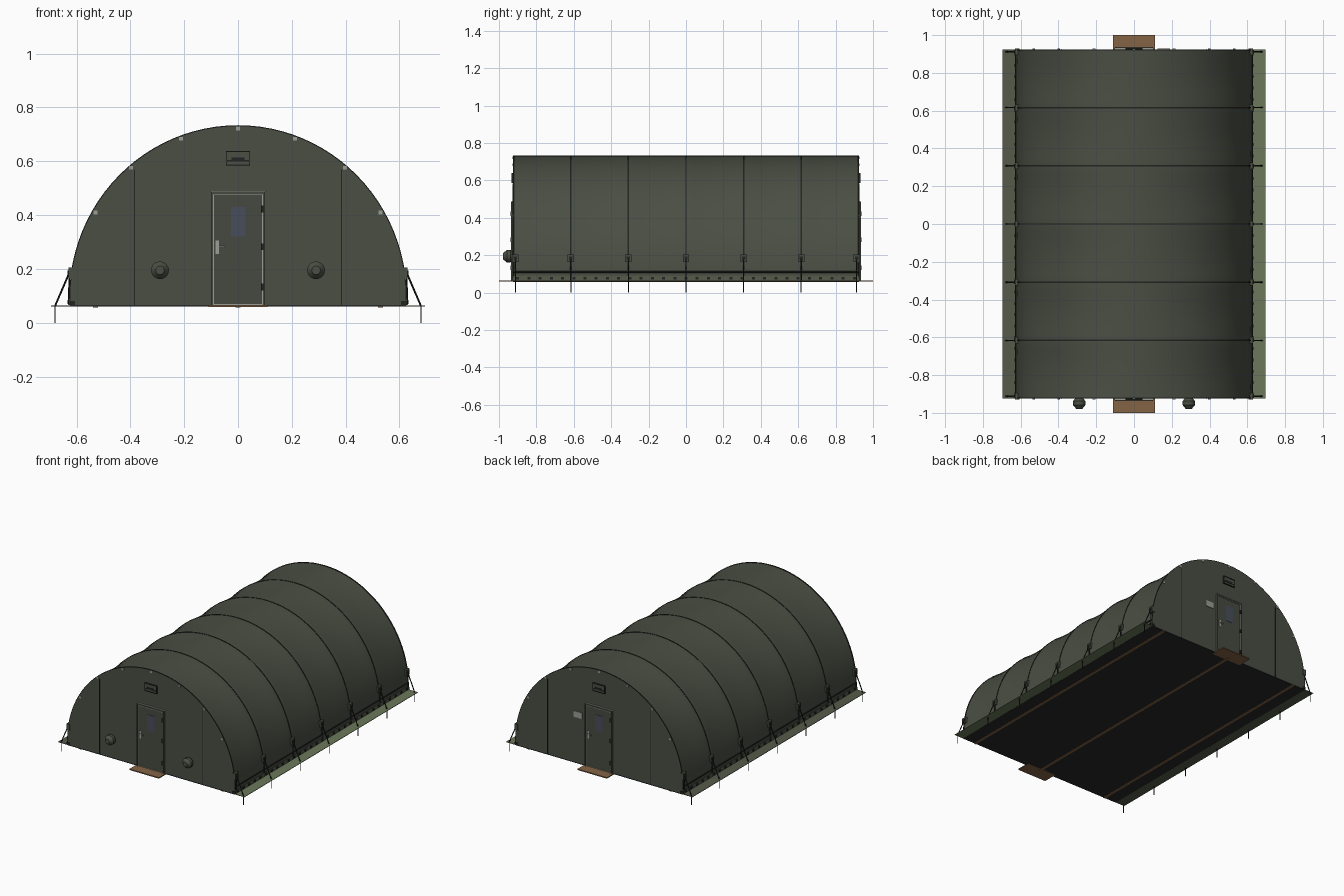
import bpy, bmesh, math
from mathutils import Vector, Matrix

if "Cube" in bpy.data.objects:
    bpy.data.objects.remove(bpy.data.objects["Cube"])


def material(name, rgb):
    m = bpy.data.materials.new(name)
    m.diffuse_color = (*rgb, 1)
    m.use_nodes = True
    m.node_tree.nodes["Principled BSDF"].inputs["Base Color"].default_value = m.diffuse_color
    return m


CANVAS = material("olive canvas", (0.068, 0.077, 0.056))
DOOR = material("door green", (0.062, 0.067, 0.052))
DARK = material("dark trim", (0.016, 0.018, 0.015))
SKIRT = material("light green skirt", (0.15, 0.19, 0.105))
SKIRT_DIM = material("dull green skirt", (0.09, 0.105, 0.07))
FLOOR = material("black floor", (0.02, 0.021, 0.023))
WOOD = material("brown wood", (0.23, 0.125, 0.06))
METAL = material("light grey metal", (0.33, 0.34, 0.3))
GLASS = material("blue grey window", (0.065, 0.075, 0.105))

HALF_W, SPRING, RISE, BASE, END = 0.625, 0.095, 0.637, 0.066, 0.924
RIBS = [END * i / 3 for i in range(-3, 4)]
STEPS = 48


def finish(name, bm, mat, smooth=False):
    bmesh.ops.recalc_face_normals(bm, faces=bm.faces[:])
    me = bpy.data.meshes.new(name)
    bm.to_mesh(me)
    bm.free()
    me.materials.append(mat)
    ob = bpy.data.objects.new(name, me)
    bpy.context.collection.objects.link(ob)
    if smooth:
        bpy.ops.object.select_all(action='DESELECT')
        ob.select_set(True)
        bpy.context.view_layer.objects.active = ob
        bpy.ops.object.shade_smooth_by_angle(angle=math.radians(35))
    return ob


def boxes(name, mat, items, turn=1):
    """Boxes as (x0, x1, y0, y1, z0, z1); turn=-1 spins them to the back end."""
    bm = bmesh.new()
    for x0, x1, y0, y1, z0, z1 in items:
        c = Vector((turn * (x0 + x1) / 2, turn * (y0 + y1) / 2, (z0 + z1) / 2))
        size = (abs(x1 - x0), abs(y1 - y0), abs(z1 - z0), 1)
        bmesh.ops.create_cube(bm, size=1, matrix=Matrix.Translation(c) @ Matrix.Diagonal(size))
    return finish(name, bm, mat)


def rods(name, mat, items):
    """Thin round rods as (start, end, radius)."""
    bm = bmesh.new()
    for a, b, r in items:
        a, b = Vector(a), Vector(b)
        m = Matrix.Translation((a + b) / 2) @ (b - a).to_track_quat('Z', 'Y').to_matrix().to_4x4()
        bmesh.ops.create_cone(bm, cap_ends=True, segments=6, radius1=r, radius2=r,
                              depth=(b - a).length, matrix=m)
    return finish(name, bm, mat, True)


def arch(y, grow=0.0, sag=0.0):
    """Arch section with short upright feet; sag pulls in the haunches."""
    pts = [(HALF_W + grow, y, BASE)]
    for i in range(STEPS + 1):
        t = math.pi * i / STEPS
        k = 1 - sag * abs(math.sin(2 * t))
        pts.append(((HALF_W + grow) * math.cos(t) * k, y,
                    SPRING + (RISE + grow) * math.sin(t) * k))
    pts.append((-HALF_W - grow, y, BASE))
    return pts


def loft(bm, sections):
    rows = [[bm.verts.new(p) for p in s] for s in sections]
    for a, b in zip(rows, rows[1:]):
        for i in range(len(a) - 1):
            bm.faces.new((a[i], a[i + 1], b[i + 1], b[i]))
    return rows


# Canvas shell, sagging between ribs, with closed end walls
bm = bmesh.new()
sections = []
for i in range(6 * 8 + 1):
    y = -END + 2 * END * i / 48
    sections.append(arch(y, 0, 0.014 * math.sin(math.pi * (i % 8) / 8)))
rows = loft(bm, sections)
bm.faces.new(rows[0])
bm.faces.new(rows[-1])
finish("canvas_shell", bm, CANVAS, True)

# Dark seam strips over each rib
for n, y in enumerate(RIBS):
    bm = bmesh.new()
    w = 0.0035
    c = max(-END + 0.003, min(END - 0.003, y))
    loft(bm, [arch(c - w, -0.002), arch(c - w, 0.002), arch(c + w, 0.002), arch(c + w, -0.002)])
    finish(f"rib_seam_{n + 1}", bm, DARK, True)

# Floor with three timber runners, and doorsteps at both ends
boxes("floor", FLOOR, [(-HALF_W, HALF_W, -END, END, 0.06, 0.067)])
boxes("floor_runners", WOOD, [(x - 0.009, x + 0.009, -END, END, 0.057, 0.061)
                              for x in (-0.53, 0, 0.53)])
boxes("doorsteps", WOOD, [(-0.11, 0.11, s * 0.90, s * 1.0, 0.059, 0.066) for s in (-1, 1)])

for s, side in ((-1, "left"), (1, "right")):
    # Ground skirt, valance and wall rope
    boxes(f"{side}_skirt", SKIRT if s > 0 else SKIRT_DIM,
          [(s * 0.62, s * 0.695, -END, END, 0.061, 0.064)])
    boxes(f"{side}_valance", SKIRT_DIM, [(s * 0.62, s * 0.629, -END, END, 0.066, 0.09)])
    boxes(f"{side}_valance_loops", DARK,
          [(s * 0.62, s * 0.633, y - 0.008, y + 0.008, 0.07, 0.084)
           for y in [-0.9 + 0.06 * i for i in range(31)]])
    rods(f"{side}_wall_rope", DARK, [((s * 0.625, -END, 0.11), (s * 0.625, END, 0.11), 0.005)])
    # Guy anchors, straps and stakes at every rib
    ys = [max(-0.912, min(0.912, y)) for y in RIBS]
    boxes(f"{side}_guy_anchors", CANVAS,
          [(s * 0.605, s * 0.63, y - 0.017, y + 0.017, 0.165, 0.205) for y in ys])
    boxes(f"{side}_guy_buckles", DARK,
          [(s * 0.62, s * 0.634, y - 0.009, y + 0.009, 0.178, 0.194) for y in ys])
    rods(f"{side}_guy_straps", DARK,
         [((s * 0.625, y, 0.19), (s * 0.68, y, 0.062), 0.0035) for y in ys])
    rods(f"{side}_wall_straps", DARK,
         [((s * 0.627, y, 0.17), (s * 0.629, y, 0.067), 0.003) for y in ys])
    rods(f"{side}_stakes", DARK, [((s * 0.68, y, 0), (s * 0.68, y, 0.068), 0.0025) for y in ys])

# Matching details on both end walls (the back is the front turned half round)
F = -END
for turn, end in ((1, "front"), (-1, "back")):
    # Door leaf, frame, lintel, window, handle and hinges
    boxes(f"{end}_door", DOOR, [(-0.09, 0.09, F, F - 0.006, 0.07, 0.475)], turn)
    boxes(f"{end}_door_frame", DOOR, [
        (-0.101, -0.093, F, F - 0.012, 0.066, 0.485), (0.093, 0.101, F, F - 0.012, 0.066, 0.485),
        (-0.101, 0.101, F, F - 0.012, 0.477, 0.485)], turn)
    boxes(f"{end}_door_edging", METAL, [
        (-0.093, -0.09, F, F - 0.010, 0.066, 0.477), (0.09, 0.093, F, F - 0.010, 0.066, 0.477),
        (-0.093, 0.093, F, F - 0.010, 0.474, 0.477), (-0.093, 0.093, F, F - 0.008, 0.066, 0.07),
        (-0.103, 0.103, F, F - 0.008, 0.485, 0.489)], turn)
    boxes(f"{end}_door_window", GLASS, [(-0.026, 0.028, F, F - 0.008, 0.32, 0.43)], turn)
    boxes(f"{end}_door_handle", METAL, [
        (-0.083, -0.071, F, F - 0.009, 0.255, 0.305),
        (-0.08, -0.05, F - 0.009, F - 0.014, 0.282, 0.288)], turn)
    boxes(f"{end}_door_hinges", DARK,
          [(0.086, 0.097, F, F - 0.014, z, z + 0.025) for z in (0.12, 0.27, 0.41)], turn)
    # Louvred vent above the door
    boxes(f"{end}_vent_box", CANVAS, [(-0.043, 0.043, F, F - 0.006, 0.588, 0.637)], turn)
    boxes(f"{end}_vent_slats", DARK, [
        (-0.045, 0.045, F, F - 0.009, 0.635, 0.639), (-0.045, 0.045, F, F - 0.009, 0.585, 0.589),
        (-0.045, -0.042, F, F - 0.009, 0.585, 0.639), (0.042, 0.045, F, F - 0.009, 0.585, 0.639),
        (-0.04, 0.04, F, F - 0.008, 0.6, 0.605), (-0.025, 0.025, F, F - 0.008, 0.605, 0.614)], turn)
    # Upright zip seams
    boxes(f"{end}_zip_seams", DARK, [(x - 0.002, x + 0.002, F, F - 0.003, 0.066, 0.57)
                                     for x in (-0.385, 0.385)], turn)
    # Small clips around the arch edge
    clips = [(0, 0.722), (0.212, 0.684), (0.398, 0.576), (0.53, 0.41)]
    clips += [(-x, z) for x, z in clips[1:]]
    boxes(f"{end}_edge_clips", METAL, [(x - 0.007, x + 0.007, F, F - 0.004, z - 0.007, z + 0.007)
                                       for x, z in clips], turn)
    # Corner feet
    boxes(f"{end}_corner_feet", DARK, [(s * 0.605, s * 0.63, F, F - 0.004, 0.066, 0.08)
                                       for s in (-1, 1)], turn)

# Round duct covers on the front wall only
for s, side in ((-1, "left"), (1, "right")):
    bm = bmesh.new()
    rings = []
    for r, y in ((0.022, F), (0.033, F - 0.014), (0.033, F - 0.034), (0.016, F - 0.055)):
        rings.append([bm.verts.new((s * 0.29 + r * math.cos(a), y, 0.195 + r * math.sin(a)))
                      for a in [math.tau * i / 20 for i in range(20)]])
    for a, b in zip(rings, rings[1:]):
        for i in range(20):
            bm.faces.new((a[i], a[(i + 1) % 20], b[(i + 1) % 20], b[i]))
    bm.faces.new(rings[-1])
    finish(f"{side}_duct_cover", bm, CANVAS, True)

# Plain grey plate beside the back door
boxes("back_plate", METAL, [(0.125, 0.19, END, END + 0.004, 0.37, 0.41)])
